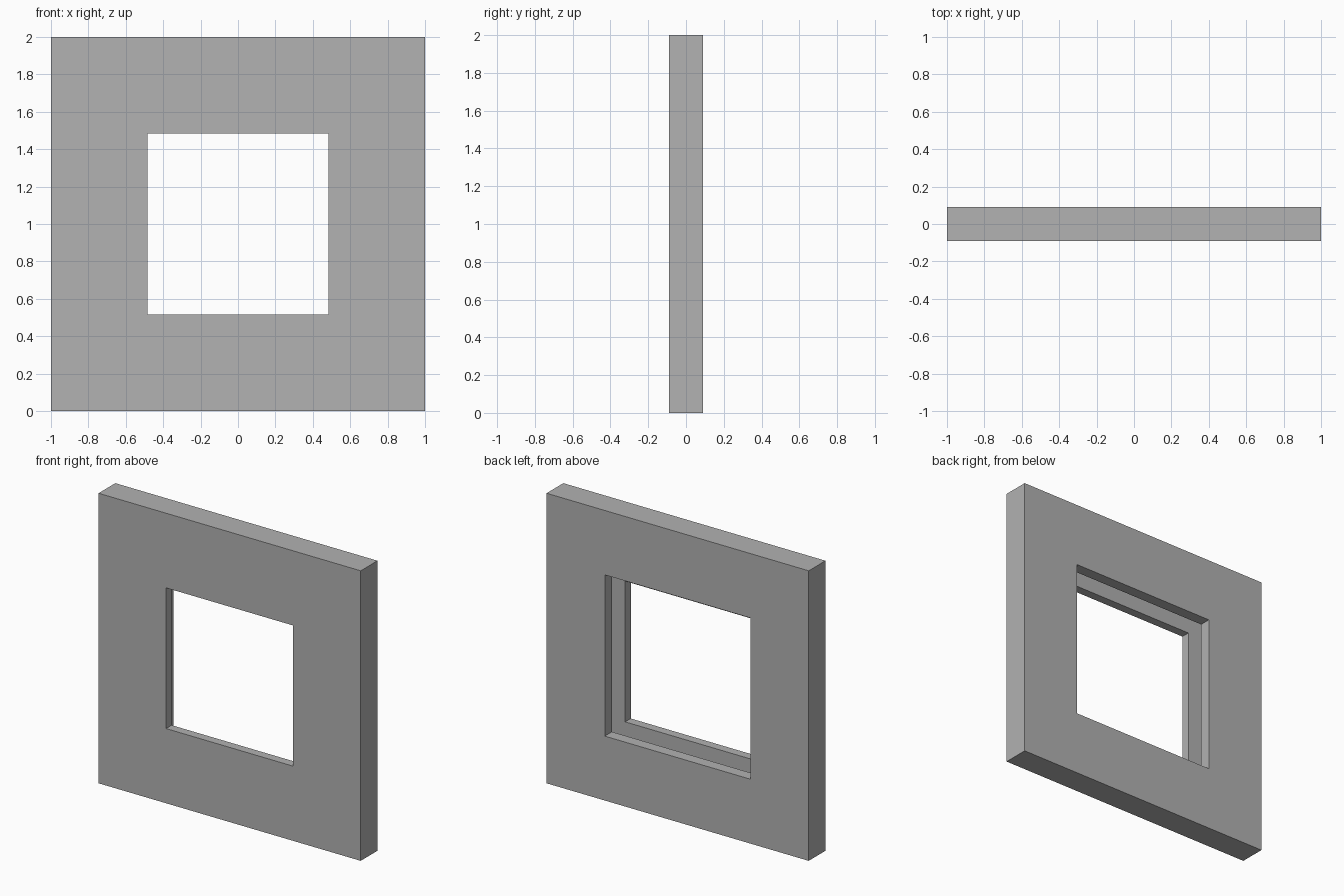
import bpy
import bmesh

cube = bpy.data.objects.get("Cube")
if cube:
    bpy.data.objects.remove(cube, do_unlink=True)

# Plain grey for the whole panel
grey = bpy.data.materials.new("plain_grey")
grey.use_nodes = True
colour = (0.445, 0.445, 0.445, 1)
grey.diffuse_color = colour
grey.node_tree.nodes["Principled BSDF"].inputs["Base Color"].default_value = colour


def square_frame(name, profile, centre_z):
    """Sweep a closed (half width, y) profile around a square."""
    bm = bmesh.new()
    corners = [(-1, -1), (1, -1), (1, 1), (-1, 1)]
    rings = [[bm.verts.new((sx * half, y, centre_z + sz * half)) for sx, sz in corners]
             for half, y in profile]
    for i, ring in enumerate(rings):
        following = rings[(i + 1) % len(rings)]
        for c in range(4):
            d = (c + 1) % 4
            bm.faces.new((ring[c], ring[d], following[d], following[c]))
    bmesh.ops.recalc_face_normals(bm, faces=bm.faces)
    mesh = bpy.data.meshes.new(name)
    bm.to_mesh(mesh)
    bm.free()
    mesh.materials.append(grey)
    obj = bpy.data.objects.new(name, mesh)
    bpy.context.collection.objects.link(obj)
    return obj


# Section through the wall: front lip, glazing groove, wider back opening
FRONT, BACK = -0.091, 0.091
LIP_Y, GROOVE_Y = -0.03, 0.013
OUTER, LIP, GROOVE, REAR = 1.0, 0.485, 0.6, 0.556

square_frame("window_wall_panel", [
    (OUTER, FRONT), (LIP, FRONT), (LIP, LIP_Y), (GROOVE, LIP_Y),
    (GROOVE, GROOVE_Y), (REAR, GROOVE_Y), (REAR, BACK), (OUTER, BACK),
], 1.0)
